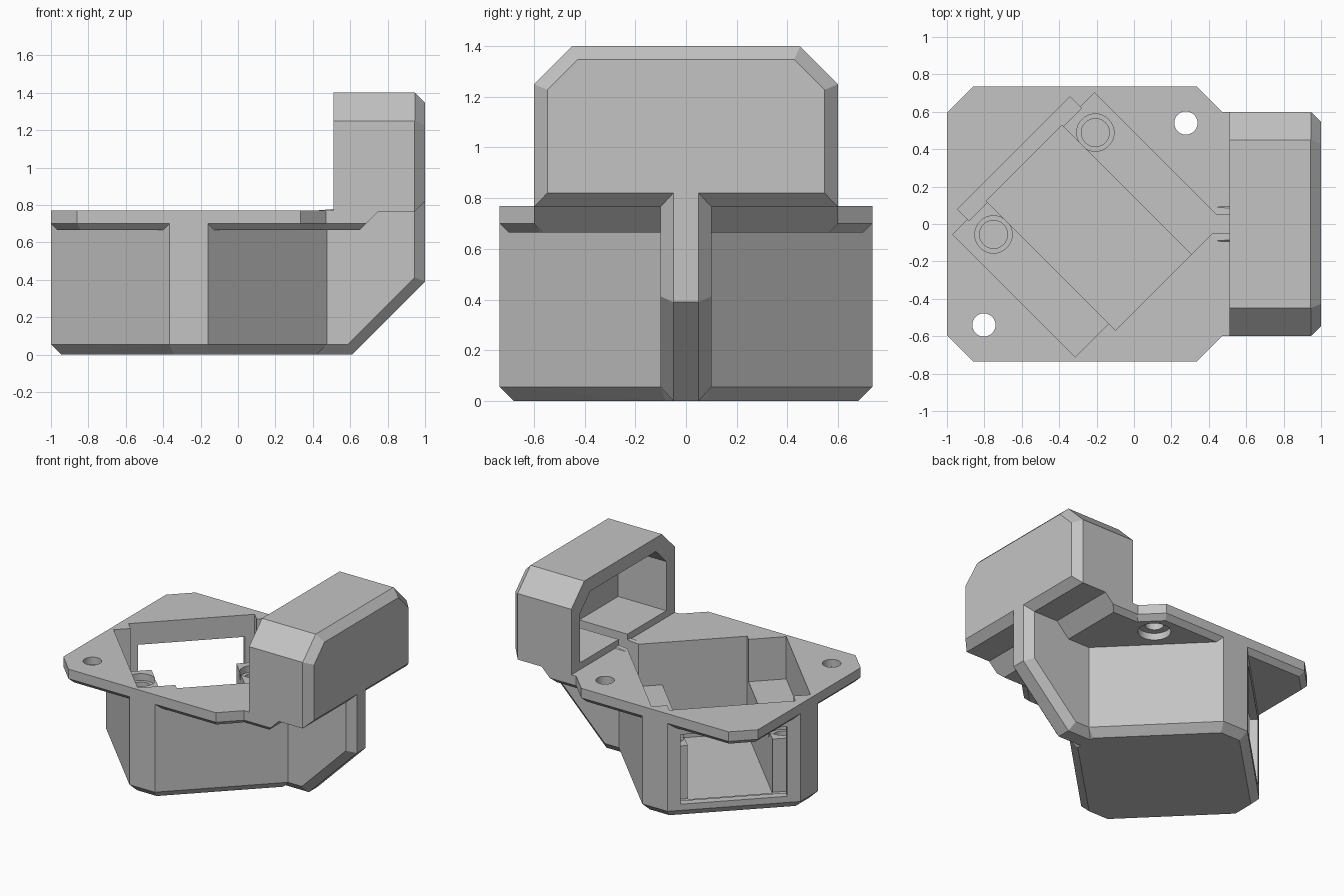
import bpy, bmesh, math
from mathutils import Vector

cube = bpy.data.objects.get("Cube")
if cube:
    bpy.data.objects.remove(cube, do_unlink=True)

grey = bpy.data.materials.new("plain grey")
grey.use_nodes = True
colour = (0.55, 0.55, 0.55, 1)
grey.diffuse_color = colour
grey.node_tree.nodes["Principled BSDF"].inputs["Base Color"].default_value = colour

CX, S = -0.2625, math.sqrt(0.5)   # centre of the body, diagonal factor


def hull(name, points):
    """Convex solid around the points."""
    bm = bmesh.new()
    for p in points:
        bm.verts.new(p)
    res = bmesh.ops.convex_hull(bm, input=bm.verts[:])
    junk = {g for g in res["geom_interior"] + res["geom_unused"] if isinstance(g, bmesh.types.BMVert)}
    bmesh.ops.delete(bm, geom=list(junk), context="VERTS")
    bmesh.ops.dissolve_limit(bm, angle_limit=0.001, verts=bm.verts[:], edges=bm.edges[:])
    bmesh.ops.recalc_face_normals(bm, faces=bm.faces[:])
    me = bpy.data.meshes.new(name)
    bm.to_mesh(me)
    bm.free()
    me.materials.append(grey)
    ob = bpy.data.objects.new(name, me)
    bpy.context.collection.objects.link(ob)
    return ob


def combine(ob, other, operation):
    mod = ob.modifiers.new("join", "BOOLEAN")
    mod.operation, mod.solver, mod.object = operation, "EXACT", other
    dg = bpy.context.evaluated_depsgraph_get()
    me = bpy.data.meshes.new_from_object(ob.evaluated_get(dg))
    ob.modifiers.clear()
    ob.data = me
    bpy.data.objects.remove(other, do_unlink=True)


def ring(pts, z):
    return [(x, y, z) for x, y in pts]


def eight(hx, hy, cx, cy):
    """Octagon with half sizes and corner cuts, around the body centre."""
    return [(CX + sx * x, sy * y) for sx in (-1, 1) for sy in (-1, 1)
            for x, y in ((hx, hy - cy), (hx - cx, hy))]


def box(name, x, y, z):
    return hull(name, [(a, b, c) for a in x for b in y for c in z])


def diagonal_box(name, u, v, z):
    """Box turned by 45 degrees about the body centre."""
    return hull(name, [(CX + (a - b) * S, (a + b) * S, c) for a in u for b in v for c in z])


def cylinder(name, x, y, r, z):
    turn = [i * math.tau / 32 for i in range(32)]
    pts = [(x + r * math.cos(a), y + r * math.sin(a)) for a in turn]
    return hull(name, ring(pts, z[0]) + ring(pts, z[1]))


# Diagonal body with a chamfered base
H = 0.7375
body = eight(H, 0.735, H - 0.1025, 0.635)
base = eight(H - 0.055, 0.68, H - 0.055 - 0.08, 0.60)
housing = hull("mount_housing", ring(base, 0) + ring(body, 0.055) + ring(body, 0.72))

# Mounting plate with a chamfered underside
plate = eight(H, 0.735, 0.14, 0.14)
under = eight(H - 0.035, 0.70, 0.125, 0.125)
combine(housing, hull("plate", ring(under, 0.665) + ring(plate, 0.70) + ring(plate, 0.77)), "UNION")

# Sloped bracket below the hood
bracket = []
for x, y, z in ((0.65, 0.565, 0.665), (0.685, 0.6, 0.70), (0.755, 0.6, 0.77)):
    bracket += [(a, b, z) for a in (0.3, x) for b in (-y, y)]
combine(housing, hull("bracket", bracket), "UNION")

# Hood with chamfered outer face
def section(x, half, low, high, cut):
    pts = []
    for s in (-1, 1):
        pts += [(x, s * half, low), (x, s * half, high - cut), (x, s * (half - cut), high)]
    return pts

hood = section(0.51, 0.6, 0.766, 1.4, 0.15) + section(0.945, 0.6, 0.766, 1.4, 0.15)
hood += section(1.0, 0.547, 0.82, 1.347, 0.12)
combine(housing, hull("hood", hood), "UNION")

# Chamfered cable fin between body and hood
fin = []
for y, pts in ((0.05, ((0.3, 0), (0.61, 0), (1, 0.39), (1, 0.82), (0.3, 0.76))),
               (0.1, ((0.3, 0.055), (0.588, 0.055), (0.945, 0.412), (0.945, 0.769), (0.3, 0.76)))):
    fin += [(x, s * y, z) for x, z in pts for s in (-1, 1)]
combine(housing, hull("fin", fin), "UNION")

# Hollow parts: hood, cable slot, main cavity, side ledges, panel slot and window
cuts = [
    hull("hood_cut", section(0.4, 0.5, 0.82, 1.3, 0.12) + section(0.9, 0.5, 0.82, 1.3, 0.12)),
    box("cable_cut", (0.38, 0.9), (-0.05, 0.05), (0.46, 0.9)),
    diagonal_box("cavity_cut", (-0.286, 0.286), (-0.518, 0.46), (0.06, 0.9)),
    diagonal_box("right_ledge_cut", (-0.54, -0.2), (-0.466, 0.46), (0.46, 0.9)),
    diagonal_box("left_ledge_cut", (0.2, 0.532), (-0.518, 0.46), (0.46, 0.9)),
    diagonal_box("panel_cut", (-0.425, 0.425), (0.45, 0.537), (0.07, 0.9)),
    diagonal_box("window_cut", (-0.36, 0.36), (0.5, 0.7), (0.1, 0.61)),
]

# Screw holes in the ledges and the plate
for u in (-0.385, 0.385):
    x, y = CX + (u - 0.306) * S, (u + 0.306) * S
    cuts.append(cylinder("post_recess", x, y, 0.1, (0.41, 0.6)))
    cuts.append(cylinder("post_bore", x, y, 0.075, (0.12, 0.6)))
for s in (-1, 1):
    x, y = CX + s * 0.54, s * 0.54
    cuts.append(cylinder("plate_hole", x, y, 0.062, (0.6, 0.9)))
    cuts.append(cylinder("plate_recess", x, y, 0.11, (0.6, 0.715)))
for cutter in cuts:
    combine(housing, cutter, "DIFFERENCE")

# Clean flat faces and one colour
housing.data.materials.clear()
housing.data.materials.append(grey)
for f in housing.data.polygons:
    f.material_index = 0
    f.use_smooth = False
